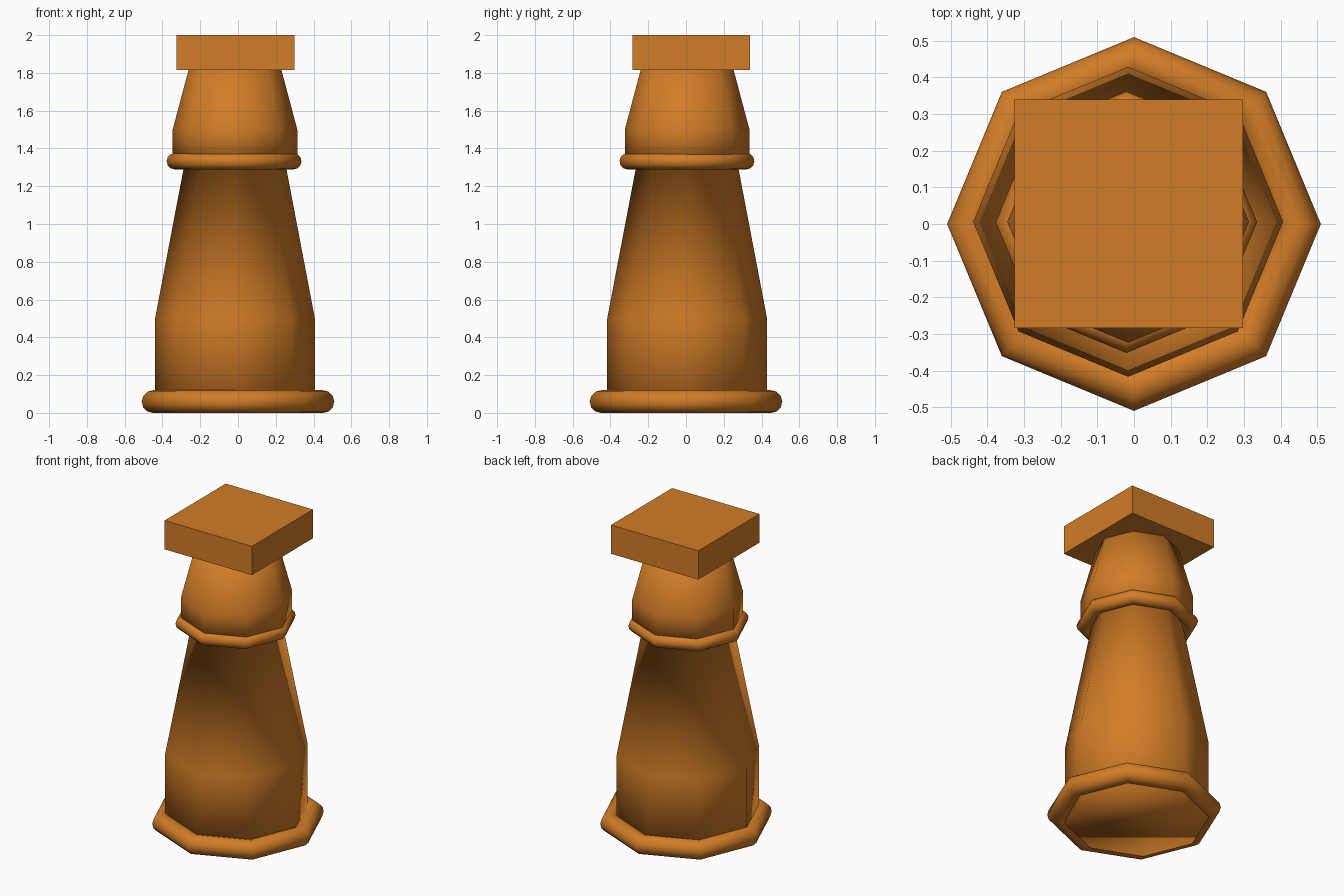
import bpy
import bmesh
import math

if "Cube" in bpy.data.objects:
    bpy.data.objects.remove(bpy.data.objects["Cube"])

mat = bpy.data.materials.new("burnt orange")
mat.diffuse_color = (0.64, 0.205, 0.02, 1)
mat.use_nodes = True
mat.node_tree.nodes["Principled BSDF"].inputs["Base Color"].default_value = mat.diffuse_color


def lathe(name, profile, centre, sides=8):
    """Closed, smooth turned solid from (radius, z) pairs."""
    bm = bmesh.new()
    loops = []
    for r, z in profile:
        loops.append([bm.verts.new((r * math.cos(2 * math.pi * i / sides),
                                    r * math.sin(2 * math.pi * i / sides), z))
                      for i in range(sides)])
    for a, b in zip(loops, loops[1:]):
        for i in range(sides):
            j = (i + 1) % sides
            bm.faces.new((a[i], a[j], b[j], b[i]))
    bm.faces.new(loops[0][::-1])
    bm.faces.new(loops[-1])
    for f in bm.faces:
        f.smooth = True
    mesh = bpy.data.meshes.new(name)
    bm.to_mesh(mesh)
    bm.free()
    mesh.materials.append(mat)
    ob = bpy.data.objects.new(name, mesh)
    ob.location = (*centre, 0)
    bpy.context.collection.objects.link(ob)
    return ob


def ring(name, major, minor, location):
    """Octagonal ring with a round section."""
    bpy.ops.mesh.primitive_torus_add(major_segments=8, minor_segments=12,
                                     major_radius=major, minor_radius=minor,
                                     location=location)
    ob = bpy.context.object
    ob.name = name
    bpy.ops.object.shade_smooth()
    ob.data.materials.append(mat)


# Tapered column with a wider neck above the collar
lathe("column", [(0.423, 0.0), (0.423, 0.5), (0.265, 1.33),
                 (0.33, 1.335), (0.33, 1.5), (0.242, 1.83)], (-0.016, 0.006))

# Base and collar rings
ring("base_ring", 0.45, 0.06, (0, 0, 0.06))
ring("collar_ring", 0.314, 0.043, (-0.021, 0.005, 1.332))

# Square cap
bpy.ops.mesh.primitive_cube_add(size=1, location=(-0.014, 0.028, 1.907))
cap = bpy.context.object
cap.name = "square_cap"
cap.scale = (0.624, 0.624, 0.186)
cap.data.materials.append(mat)
